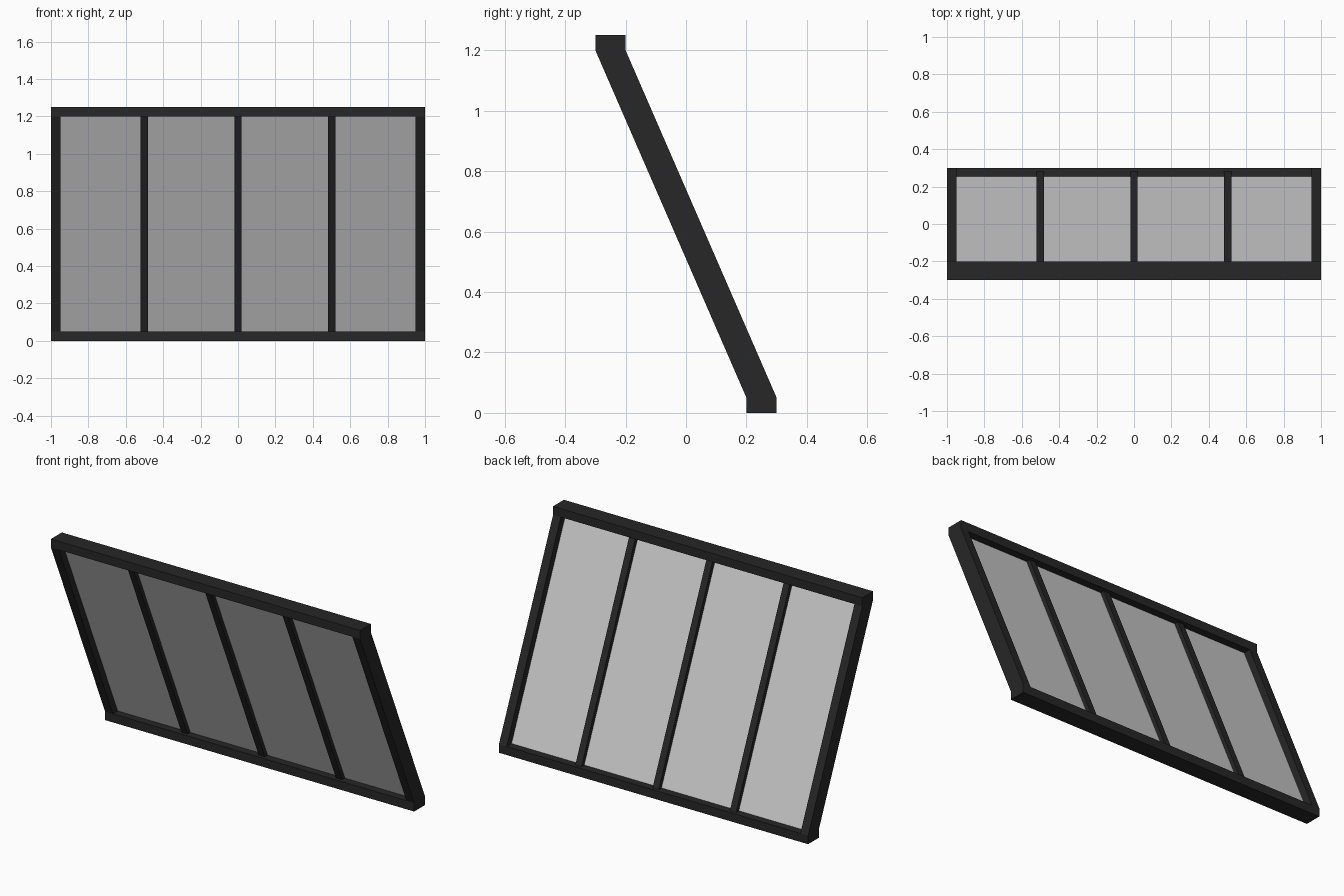
import bpy

if "Cube" in bpy.data.objects:
    bpy.data.objects.remove(bpy.data.objects["Cube"])

LOW_Y, HIGH_Y = 0.25, -0.25      # rail centre lines
Z0, Z1, Z2, Z3 = 0.0, 0.05, 1.20, 1.25

frame_mat = bpy.data.materials.new("dark_frame")
frame_mat.diffuse_color = (0.02, 0.02, 0.02, 1)
frame_mat.use_nodes = True
frame_mat.node_tree.nodes["Principled BSDF"].inputs["Base Color"].default_value = frame_mat.diffuse_color


def leaning_box(name, x0, x1, y_low, y_high, depth, z0, z1, mat=None):
    """Box whose level ends are centred on y_low (bottom) and y_high (top)."""
    h = depth / 2
    verts = []
    for y, z in ((y_low, z0), (y_high, z1)):
        verts += [(x0, y - h, z), (x1, y - h, z), (x1, y + h, z), (x0, y + h, z)]
    faces = [(3, 2, 1, 0), (4, 5, 6, 7)]
    faces += [(i, (i + 1) % 4, (i + 1) % 4 + 4, i + 4) for i in range(4)]
    mesh = bpy.data.meshes.new(name)
    mesh.from_pydata(verts, [], faces)
    if mat:
        mesh.materials.append(mat)
    obj = bpy.data.objects.new(name, mesh)
    bpy.context.collection.objects.link(obj)
    return obj


# Horizontal rails
leaning_box("bottom_rail", -1, 1, LOW_Y, LOW_Y, 0.1, Z0, Z1, frame_mat)
leaning_box("top_rail", -1, 1, HIGH_Y, HIGH_Y, 0.1, Z2, Z3, frame_mat)

# Leaning side rails
for side, x in (("left", -0.975), ("right", 0.975)):
    leaning_box(side + "_rail", x - 0.025, x + 0.025, LOW_Y, HIGH_Y, 0.1, Z1, Z2, frame_mat)

# Dividing bars
bars = (-0.5, 0.0, 0.5)
for i, x in enumerate(bars):
    leaning_box(f"divider_{i + 1}", x - 0.02, x + 0.02, LOW_Y, HIGH_Y, 0.06, Z1, Z2, frame_mat)

# Thin pane set in the middle of the frame
leaning_box("glass_pane", -0.95, 0.95, LOW_Y, HIGH_Y, 0.01, Z1, Z2)
